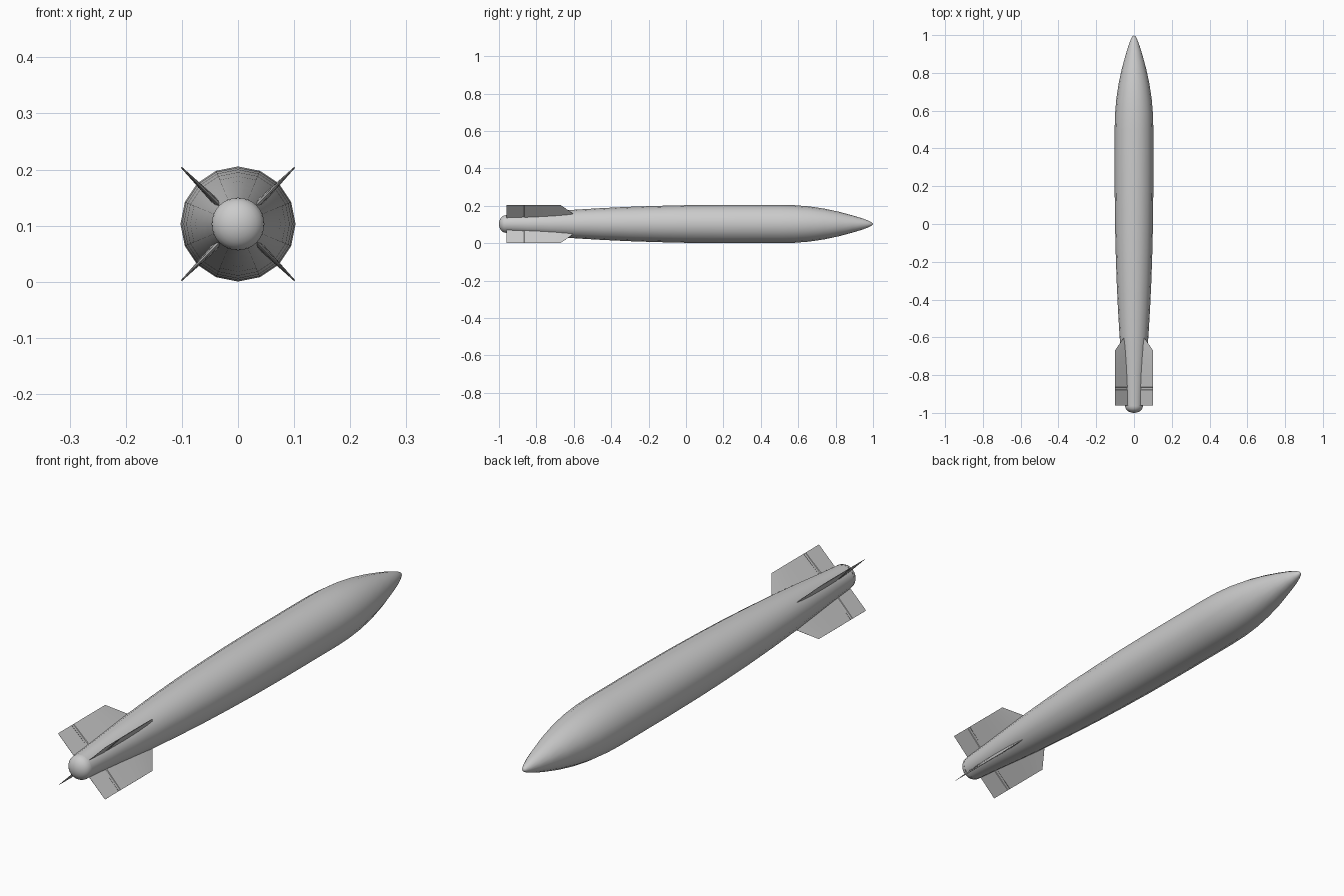
import bpy, bmesh, math
from mathutils import Matrix, Vector

if "Cube" in bpy.data.objects:
    bpy.data.objects.remove(bpy.data.objects["Cube"])

CZ = 0.103  # axis height


def finish(bm, name, angle):
    bmesh.ops.recalc_face_normals(bm, faces=bm.faces)
    me = bpy.data.meshes.new(name)
    bm.to_mesh(me)
    bm.free()
    ob = bpy.data.objects.new(name, me)
    bpy.context.collection.objects.link(ob)
    bpy.ops.object.select_all(action='DESELECT')
    ob.select_set(True)
    bpy.context.view_layer.objects.active = ob
    bpy.ops.object.shade_smooth_by_angle(angle=math.radians(angle))
    return ob


def lathe(name, profile, sides):
    """Revolve (y, radius) points around the y axis; radius 0 makes a pole."""
    bm = bmesh.new()
    rings = []
    for y, r in profile:
        n = 1 if r == 0 else sides
        rings.append([bm.verts.new((r * math.cos(2 * math.pi * i / sides), y,
                                    CZ + r * math.sin(2 * math.pi * i / sides)))
                      for i in range(n)])
    for a, b in zip(rings, rings[1:]):
        for i in range(sides):
            j = (i + 1) % sides
            quad = [a[i % len(a)], a[j % len(a)], b[j % len(b)], b[i % len(b)]]
            bm.faces.new(list(dict.fromkeys(quad)))
    return finish(bm, name, 40)


# Long tapered hull with pointed nose
lathe("hull", [(-0.965, 0.047), (-0.85, 0.056), (-0.72, 0.067), (-0.6, 0.076),
               (-0.45, 0.085), (-0.3, 0.092), (-0.15, 0.097), (0, 0.1005),
               (0.2, 0.1025), (0.5, 0.1025), (0.58, 0.1005), (0.66, 0.094),
               (0.74, 0.082), (0.82, 0.065), (0.89, 0.046), (0.94, 0.031),
               (0.975, 0.018), (0.992, 0.009), (1.0, 0)], 16)

# Rounded tail cap
lathe("tail_cap", [(-0.965 - 0.035 * math.sin(math.radians(a)),
                    0.047 * math.cos(math.radians(a)) if a < 90 else 0)
                   for a in range(0, 91, 15)], 32)

# Four tapered fins with a hinge groove in front of the trailing flap
ROOT, TIP = 0.035, 0.143
# (tip y, root y, half thickness at root)
STATIONS = [(-0.67, -0.56, 0.0004), (-0.69, -0.61, 0.0045), (-0.73, -0.68, 0.0072),
            (-0.78, -0.76, 0.0075), (-0.864, -0.864, 0.0052), (-0.866, -0.866, 0.002),
            (-0.876, -0.876, 0.002), (-0.878, -0.878, 0.0048), (-0.96, -0.96, 0.0006)]
for k in range(4):
    rot = Matrix.Rotation(math.radians(45 + 90 * k), 4, 'Y')
    bm = bmesh.new()
    loops = []
    for ty, ry, t in STATIONS:
        pts = [(ROOT, ry, t), (TIP, ty, t * 0.15), (TIP, ty, -t * 0.15), (ROOT, ry, -t)]
        loops.append([bm.verts.new(rot @ Vector(p) + Vector((0, 0, CZ))) for p in pts])
    for a, b in zip(loops, loops[1:]):
        for i in range(4):
            j = (i + 1) % 4
            bm.faces.new((a[i], a[j], b[j], b[i]))
    bm.faces.new(loops[0])
    bm.faces.new(loops[-1][::-1])
    finish(bm, f"tail_fin_{k + 1}", 30)
